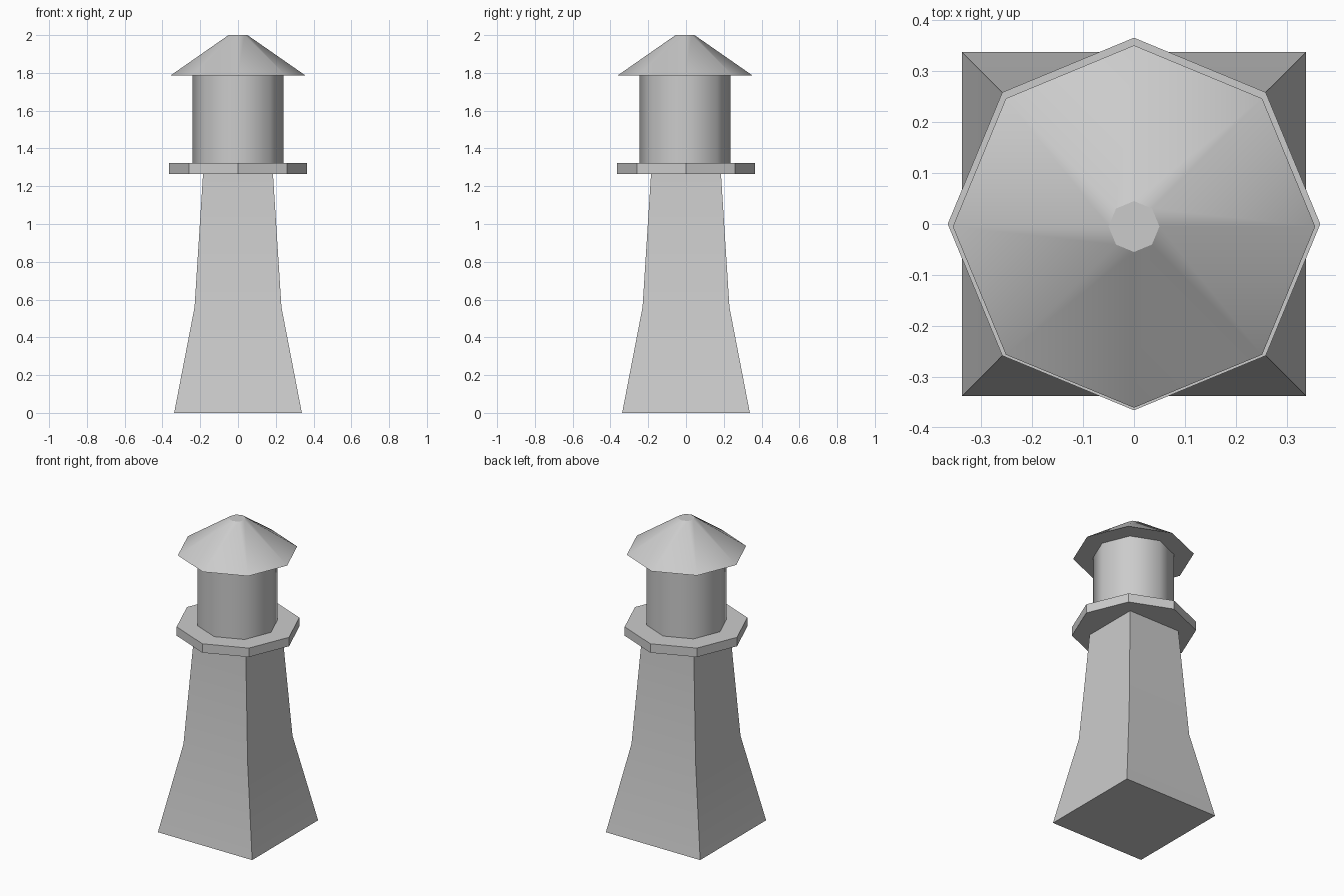
import bpy
import math

cube = bpy.data.objects.get("Cube")
if cube:
    bpy.data.objects.remove(cube, do_unlink=True)

# One plain stone colour for everything
stone = bpy.data.materials.new("light_grey_stone")
stone.use_nodes = True
colour = (0.6, 0.6, 0.6, 1)
stone.diffuse_color = colour
stone.node_tree.nodes["Principled BSDF"].inputs["Base Color"].default_value = colour


def stack(name, sides, turn, rings, y=0.0, smooth=30):
    """Closed solid from (radius, height) rings with a regular outline."""
    verts = []
    for radius, z in rings:
        for i in range(sides):
            a = turn + math.tau * i / sides
            verts.append((radius * math.cos(a), radius * math.sin(a), z))
    faces = [tuple(reversed(range(sides)))]
    for r in range(len(rings) - 1):
        for i in range(sides):
            a, b = r * sides + i, r * sides + (i + 1) % sides
            faces.append((a, b, b + sides, a + sides))
    faces.append(tuple(range(len(verts) - sides, len(verts))))
    mesh = bpy.data.meshes.new(name)
    mesh.from_pydata(verts, [], faces)
    mesh.materials.append(stone)
    obj = bpy.data.objects.new(name, mesh)
    obj.location.y = y
    bpy.context.collection.objects.link(obj)
    bpy.ops.object.select_all(action='DESELECT')
    obj.select_set(True)
    bpy.context.view_layer.objects.active = obj
    bpy.ops.object.shade_smooth_by_angle(angle=math.radians(smooth))
    return obj


# Square tower with a flared foot
half = math.sqrt(2)
stack("tower", 4, math.pi / 4,
      [(0.338 * half, 0), (0.23 * half, 0.56), (0.185 * half, 1.265)])

# Octagonal gallery, lantern room and roof
stack("gallery", 8, 0, [(0.366, 1.265), (0.366, 1.323)])
stack("lantern_room", 8, 0, [(0.24, 1.323), (0.24, 1.787)], y=-0.005, smooth=50)
stack("roof", 8, 0, [(0.356, 1.787), (0.05, 2.0)], y=-0.005)
